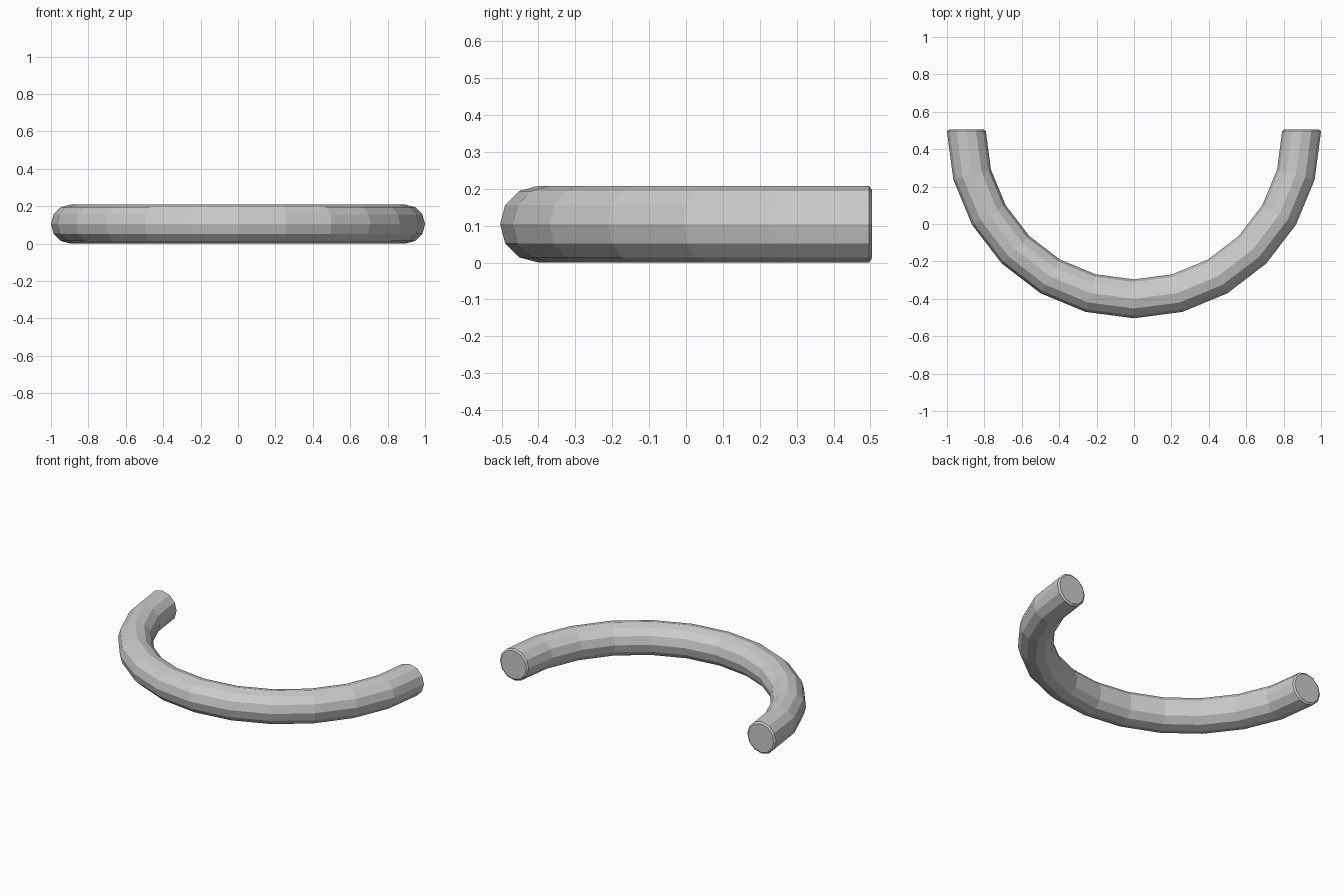
import bpy, bmesh
from math import pi, sin, cos

if "Cube" in bpy.data.objects:
    bpy.data.objects.remove(bpy.data.objects["Cube"])

SIDES, STEPS = 12, 12
R, r = 0.896, 0.104        # arc radius, tube radius
CY = 0.496                 # arc centre in y
LIP, INSET = 0.008, 0.011  # end chamfer

bm = bmesh.new()


def ring(angle, radius, lift=0.0):
    """Cross-section of the tube at an angle along the arc."""
    verts = []
    for i in range(SIDES):
        t = 2 * pi * i / SIDES
        d = R + radius * cos(t)
        verts.append(bm.verts.new((d * cos(angle), CY + d * sin(angle) + lift,
                                   r + radius * sin(t))))
    return verts


# Half-circle tube with a chamfered ring at each end
rings = [ring(pi, r - INSET, LIP)]
rings += [ring(pi + pi * k / STEPS, r) for k in range(STEPS + 1)]
rings += [ring(2 * pi, r - INSET, LIP)]
for a, b in zip(rings, rings[1:]):
    for i in range(SIDES):
        j = (i + 1) % SIDES
        bm.faces.new((a[i], a[j], b[j], b[i]))

# Flat end caps
bm.faces.new(rings[0])
bm.faces.new(rings[-1])
bmesh.ops.recalc_face_normals(bm, faces=bm.faces)

mesh = bpy.data.meshes.new("curved_tube")
bm.to_mesh(mesh)
bm.free()
bpy.context.collection.objects.link(bpy.data.objects.new("curved_tube", mesh))
